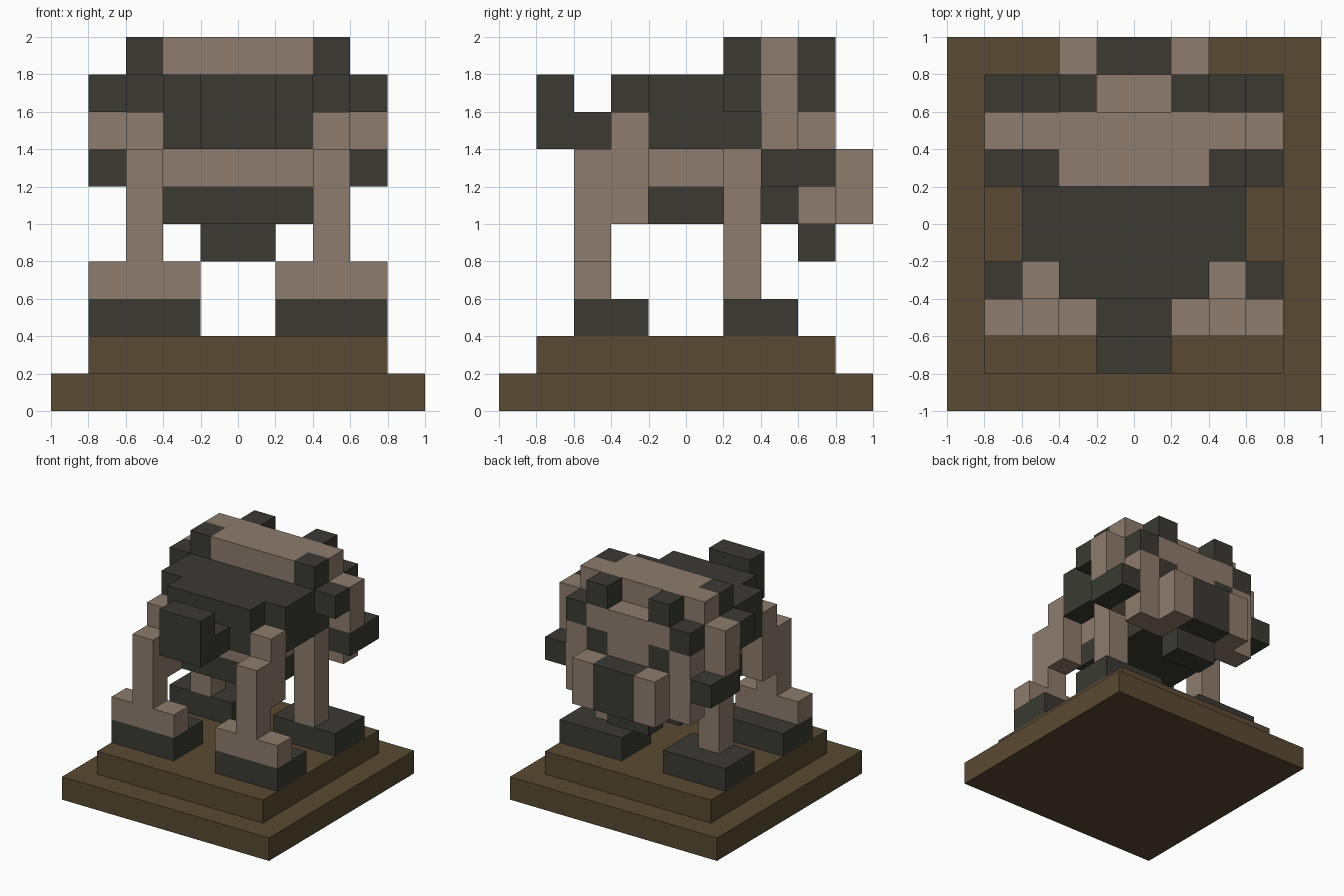
import bpy
import bmesh
from mathutils import Matrix, Vector

if "Cube" in bpy.data.objects:
    bpy.data.objects.remove(bpy.data.objects["Cube"])


def material(name, rgb):
    m = bpy.data.materials.new(name)
    m.diffuse_color = (*rgb, 1.0)
    m.use_nodes = True
    m.node_tree.nodes["Principled BSDF"].inputs["Base Color"].default_value = m.diffuse_color
    return m


TAN = material("dusty tan", (0.266, 0.202, 0.156))
DARK = material("dark grey", (0.043, 0.042, 0.034))
BROWN = material("earth brown", (0.100, 0.067, 0.033))


def box(name, mat, x, y, z, mirror=False):
    """Box from (min, max) ranges; mirror adds its twin across x = 0."""
    bm = bmesh.new()
    spans = [x, (-x[1], -x[0])] if mirror else [x]
    for sx in spans:
        lo, hi = Vector((sx[0], y[0], z[0])), Vector((sx[1], y[1], z[1]))
        m = Matrix.Translation((lo + hi) / 2) @ Matrix.Diagonal((*(hi - lo), 1))
        bmesh.ops.create_cube(bm, size=1, matrix=m)
    me = bpy.data.meshes.new(name)
    bm.to_mesh(me)
    bm.free()
    me.materials.append(mat)
    ob = bpy.data.objects.new(name, me)
    bpy.context.collection.objects.link(ob)
    return ob


def pair(name, mat, x, y, z):
    return box(name, mat, x, y, z, mirror=True)


# stepped base
box("base_lower", BROWN, (-1, 1), (-1, 1), (0, 0.2))
box("base_upper", BROWN, (-0.8, 0.8), (-0.8, 0.8), (0.2, 0.4))

# feet
pair("front_feet", DARK, (0.2, 0.8), (-0.6, -0.2), (0.4, 0.6))
pair("rear_feet", DARK, (0.2, 0.8), (0.2, 0.6), (0.4, 0.6))

# legs
pair("front_ankles", TAN, (0.2, 0.8), (-0.6, -0.4), (0.6, 0.8))
pair("front_shins", TAN, (0.4, 0.6), (-0.6, -0.4), (0.8, 1.4))
pair("front_thighs", TAN, (0.4, 0.6), (-0.4, -0.2), (1.0, 1.6))
pair("rear_legs", TAN, (0.4, 0.6), (0.2, 0.4), (0.6, 1.4))

# underside and lower hull
box("belly", DARK, (-0.4, 0.4), (-0.2, 0.6), (1.0, 1.2))
box("lower_hull", TAN, (-0.4, 0.4), (-0.2, 0.4), (1.2, 1.4))
box("rear_hull", TAN, (-0.6, 0.6), (0.4, 0.8), (1.2, 1.4))
box("rear_skirt", TAN, (-0.6, 0.6), (0.6, 0.8), (1.0, 1.2))
box("rear_hook", DARK, (-0.2, 0.2), (0.6, 0.8), (0.8, 1.0))
pair("side_pods", DARK, (0.6, 0.8), (0.4, 0.8), (1.2, 1.4))

# dark upper hull with raised snout
box("upper_hull", DARK, (-0.6, 0.6), (-0.2, 0.4), (1.4, 1.8))
box("hull_nose", DARK, (-0.4, 0.4), (-0.4, -0.2), (1.4, 1.8))
box("snout_neck", DARK, (-0.2, 0.2), (-0.6, -0.4), (1.4, 1.6))
box("snout_tip", DARK, (-0.2, 0.2), (-0.8, -0.6), (1.4, 1.8))
pair("side_lamps", DARK, (0.6, 0.8), (0.2, 0.4), (1.6, 1.8))

# tan band over the back
box("band", TAN, (-0.8, 0.8), (0.4, 0.6), (1.4, 1.8))
box("band_top", TAN, (-0.6, 0.6), (0.4, 0.6), (1.8, 2.0))
box("brow", TAN, (-0.4, 0.4), (0.2, 0.4), (1.8, 2.0))
pair("brow_corners", DARK, (0.4, 0.6), (0.2, 0.4), (1.8, 2.0))

# rear panel with vents and knobs
box("rear_panel_centre", TAN, (-0.2, 0.2), (0.6, 0.8), (1.4, 1.6))
pair("rear_vents", DARK, (0.2, 0.4), (0.6, 0.8), (1.4, 1.6))
pair("rear_panel_sides", TAN, (0.4, 0.6), (0.6, 0.8), (1.4, 1.6))
box("rear_panel_top", TAN, (-0.4, 0.4), (0.6, 0.8), (1.6, 1.8))
pair("rear_corners", DARK, (0.4, 0.6), (0.6, 0.8), (1.6, 1.8))
pair("rear_knobs", DARK, (0.2, 0.4), (0.6, 0.8), (1.8, 2.0))

# hatch on the rear
box("hatch", DARK, (-0.2, 0.2), (0.8, 1.0), (1.0, 1.4))
pair("hatch_frame", TAN, (0.2, 0.4), (0.8, 1.0), (1.0, 1.4))
